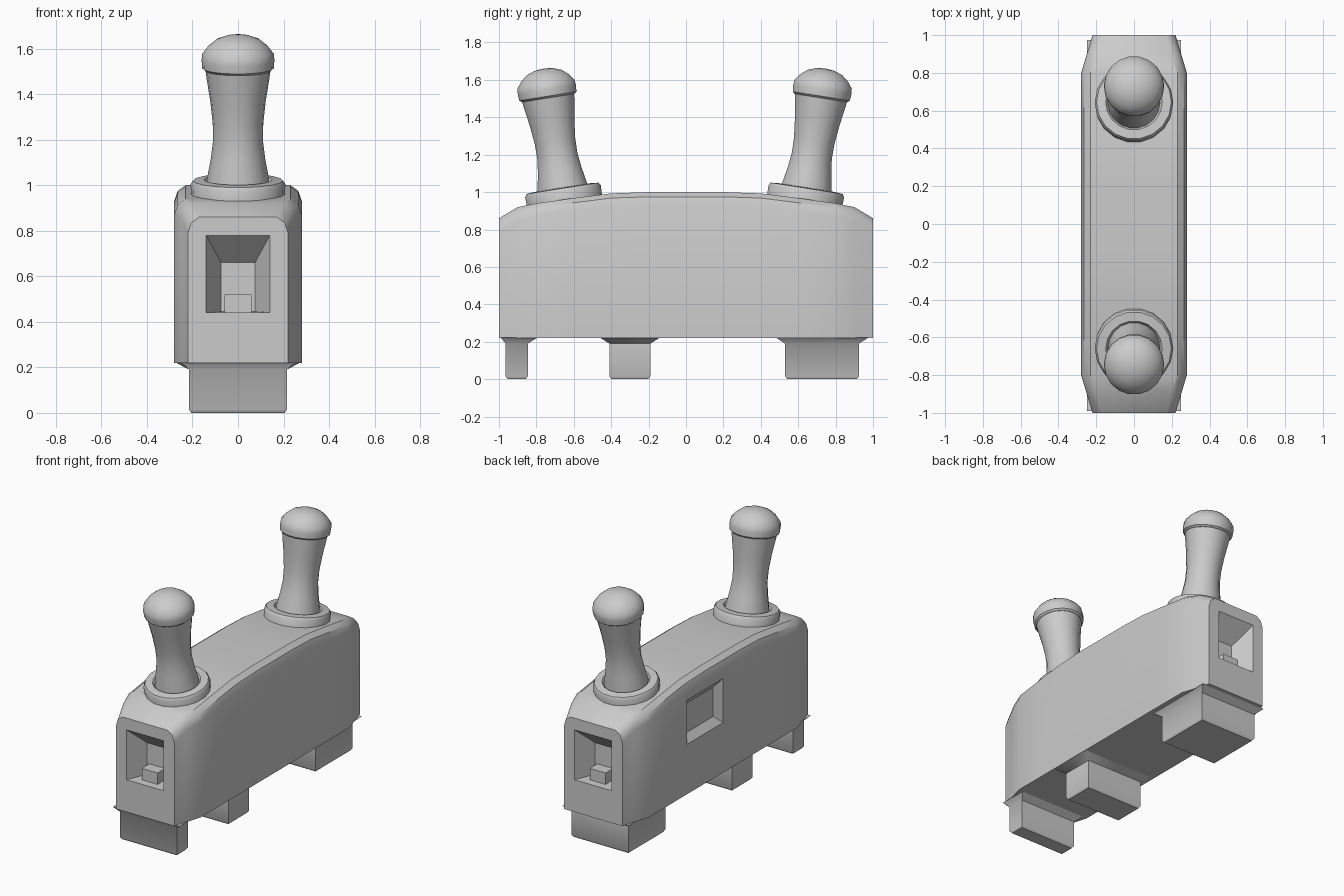
import bpy, bmesh
from math import sin, cos, pi, radians
from mathutils import Matrix, Vector

if "Cube" in bpy.data.objects:
    bpy.data.objects.remove(bpy.data.objects["Cube"])


def loft(name, rings, matrix=None):
    """Skin a stack of equal-length rings and cap both ends."""
    bm = bmesh.new()
    loops = [[bm.verts.new(p) for p in ring] for ring in rings]
    n = len(loops[0])
    for a, b in zip(loops, loops[1:]):
        for i in range(n):
            j = (i + 1) % n
            bm.faces.new((a[i], a[j], b[j], b[i]))
    bm.faces.new(loops[0][::-1])
    bm.faces.new(loops[-1])
    if matrix:
        bm.transform(matrix)
    bmesh.ops.recalc_face_normals(bm, faces=bm.faces)
    me = bpy.data.meshes.new(name)
    bm.to_mesh(me)
    bm.free()
    ob = bpy.data.objects.new(name, me)
    bpy.context.collection.objects.link(ob)
    return ob


def smooth(ob, angle=35):
    bpy.ops.object.select_all(action='DESELECT')
    ob.select_set(True)
    bpy.context.view_layer.objects.active = ob
    bpy.ops.object.shade_smooth_by_angle(angle=radians(angle))


def rect_z(x, y0, y1, z):
    return [(-x, y0, z), (x, y0, z), (x, y1, z), (-x, y1, z)]


# Body: arched cross-sections along y, tapered at both ends
def section(y, hw, top):
    half = [(hw, .22), (hw, top - .07), (hw - .015, top - .025), (hw - .05, top)]
    pts = half + [(-x, z) for x, z in reversed(half)]
    return [(x, y, z) for x, z in pts]

stations = [(1, .22, .86), (.9, .25, .92), (.8, .28, .94), (.6, .28, .968),
            (.4, .28, .993), (.2, .28, 1.0)]
rings = [section(-y, w, t) for y, w, t in stations]
rings += [section(y, w, t) for y, w, t in reversed(stations)]
body = loft("body", rings)

# Recesses: tapered sockets in both ends and a square one on the left side
cutters = []


def end_rect(s, y, x, z0, z1):
    return [(-x, s * y, z0), (x, s * y, z0), (x, s * y, z1), (-x, s * y, z1)]

for s in (-1, 1):
    cutters.append(loft("end_recess_cutter", [
        end_rect(s, 1.02, .15, .44, .80),
        end_rect(s, 1.0, .14, .44, .78),
        end_rect(s, .87, .075, .445, .66)]))


def side_rect(x, inset):
    y0, y1, z0, z1 = 0 + inset, .39 - inset, .56 + inset, .86 - inset
    return [(x, y0, z0), (x, y1, z0), (x, y1, z1), (x, y0, z1)]

cutters.append(loft("side_recess_cutter",
                    [side_rect(-.31, 0), side_rect(-.28, 0), side_rect(-.24, .05)]))

for c in cutters:
    c.hide_render = True
    m = body.modifiers.new("cut", 'BOOLEAN')
    m.operation = 'DIFFERENCE'
    m.solver = 'EXACT'
    m.object = c
bpy.context.view_layer.update()
cut_mesh = bpy.data.meshes.new_from_object(
    body.evaluated_get(bpy.context.evaluated_depsgraph_get()))
body.modifiers.clear()
body.data = cut_mesh
for c in cutters:
    bpy.data.objects.remove(c)
smooth(body)

# Small tabs standing in the end recesses
for s, label in ((-1, "front"), (1, "back")):
    smooth(loft(label + "_recess_tab", [end_rect(s, .86, .06, .43, .52),
                                        end_rect(s, .95, .06, .43, .52)]))

# Feet: flared where they meet the body, softened at the bottom edge
for label, y0, y1 in (("front", -.965, -.845), ("middle", -.41, -.19), ("back", .53, .925)):
    foot = loft(label + "_foot", [
        rect_z(.205, y0 + .012, y1 - .012, 0),
        rect_z(.215, y0, y1, .015),
        rect_z(.215, y0, y1, .19),
        rect_z(.275 if label == "middle" else .25, max(y0 - .05, -.99), min(y1 + .05, .985), .222)])
    smooth(foot, 50)


# Handles: turned profiles leaning outwards
def turned(name, profile, matrix, n=18):
    rings = [[(r * cos(2 * pi * i / n), r * sin(2 * pi * i / n), z) for i in range(n)]
             for r, z in profile]
    smooth(loft(name, rings, matrix), 40)

collar = [(.205, -.03), (.208, .05), (.198, .066), (.15, .07), (.13, .04)]
grip = [(.14, .03), (.135, .08), (.12, .16), (.11, .24), (.111, .32),
        (.122, .42), (.138, .52), (.145, .57)]
cap = [(.145, .555), (.157, .565), (.16, .60), (.157, .63), (.13, .665),
       (.095, .693), (.05, .709), (.012, .714)]
for s, label, y in ((-1, "front", -.65), (1, "back", .635)):
    mat = Matrix.Translation(Vector((0, y, .955))) @ Matrix.Rotation(radians(-9 * s), 4, 'X')
    turned(label + "_handle_collar", collar, mat)
    turned(label + "_handle_grip", grip, mat)
    turned(label + "_handle_cap", cap, mat)
